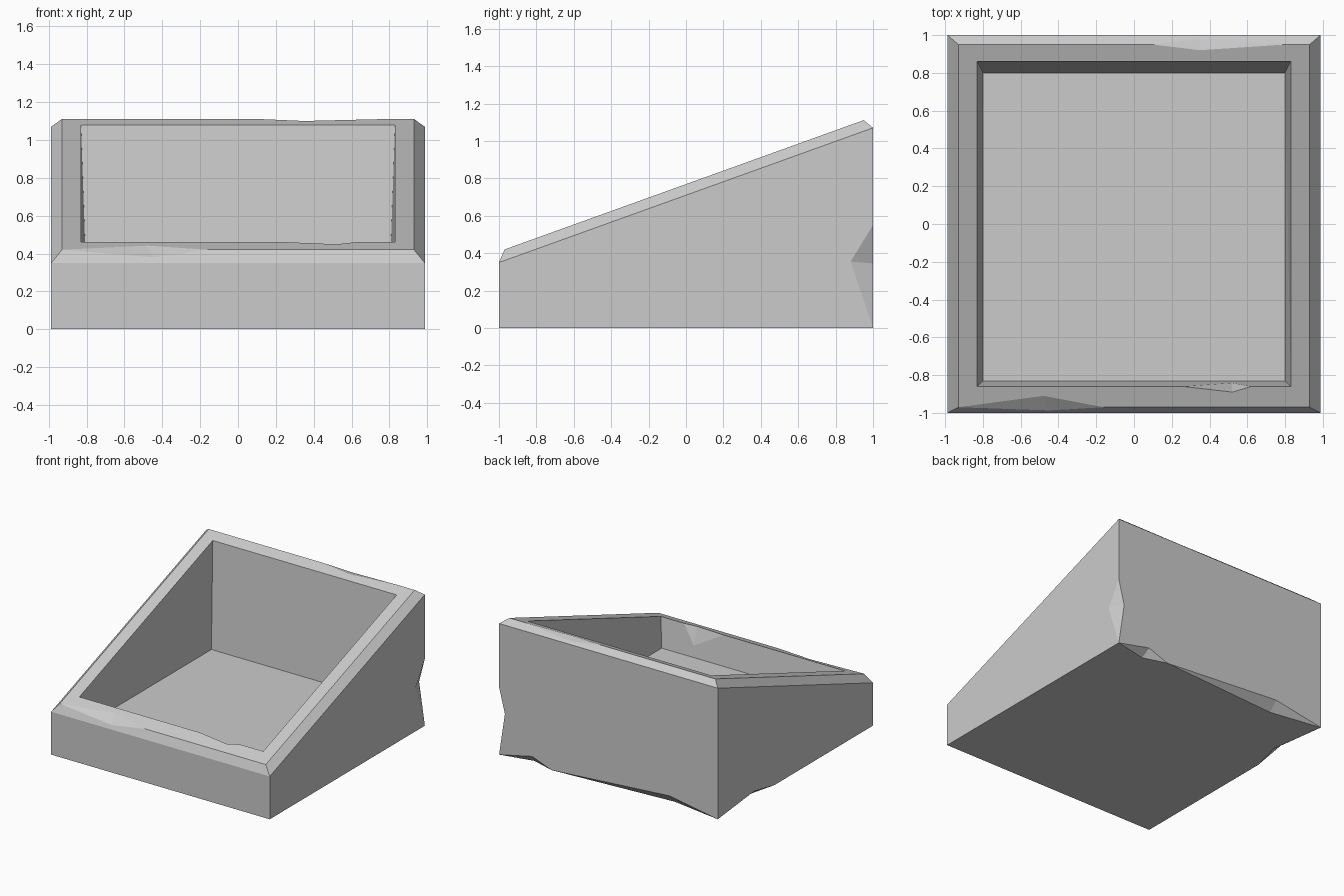
import bpy
import bmesh
from mathutils import Vector

cube = bpy.data.objects.get("Cube")
if cube:
    bpy.data.objects.remove(cube, do_unlink=True)

W = 0.987      # half width
SLOPE = 0.36   # rise of the top towards the back


def top_z(y):
    return 0.42 + SLOPE * (y + 0.97)


def hull(name, points):
    """Closed convex solid around the points, with flat faces merged."""
    bm = bmesh.new()
    for p in points:
        bm.verts.new(p)
    bmesh.ops.convex_hull(bm, input=bm.verts)
    bmesh.ops.dissolve_limit(bm, angle_limit=0.005, verts=bm.verts, edges=bm.edges)
    bmesh.ops.recalc_face_normals(bm, faces=bm.faces)
    mesh = bpy.data.meshes.new(name)
    bm.to_mesh(mesh)
    bm.free()
    obj = bpy.data.objects.new(name, mesh)
    bpy.context.collection.objects.link(obj)
    return obj


def carve(body, cutter):
    """Subtract the cutter from the body, then discard it."""
    cutter.hide_render = True
    mod = body.modifiers.new(cutter.name, "BOOLEAN")
    mod.operation = "DIFFERENCE"
    mod.solver = "EXACT"
    mod.object = cutter
    bpy.context.view_layer.objects.active = body
    bpy.ops.object.modifier_apply(modifier=mod.name)
    bpy.data.objects.remove(cutter, do_unlink=True)


def chip(body, start, end, a, b):
    """Break an edge from start to end, reaching a and b on its two faces."""
    start, end, a, b = map(Vector, (start, end, a, b))
    mid = (start + end) / 2
    outside = mid + (mid - (a + b) / 2).normalized() * 0.1
    carve(body, hull("chip_cutter", [start, end, a, b, outside]))


# Wedge-shaped block with a chamfered sloping top
outline = []
for side in (-1, 1):
    for y, z, y_top in ((-1, 0.35, -0.97), (1, 1.07, 0.95)):
        outline += [(side * W, y, 0), (side * W, y, z),
                    (side * 0.93, y_top, top_z(y_top))]
box = hull("sloped_box", outline)

# Tapered cavity
cavity = []
for side in (-1, 1):
    for y_floor, y_rim in ((-0.83, -0.86), (0.80, 0.86)):
        cavity += [(side * 0.80, y_floor, 0.22),
                   (side * 0.83, y_rim, top_z(y_rim)),
                   (side * 0.83, y_rim, top_z(y_rim) + 0.3)]
carve(box, hull("cavity_cutter", cavity))

# Chips on the front rim, inner rim and back rim
zf, zi, zb = top_z(-0.97), top_z(-0.86), top_z(0.95)
chip(box, (-0.93, -0.97, zf), (-0.16, -0.97, zf),
     (-0.48, -0.91, top_z(-0.91)), (-0.45, -0.987, 0.38))
chip(box, (0.26, -0.86, zi), (0.62, -0.86, zi),
     (0.52, -0.89, top_z(-0.89)), (0.52, -0.841, 0.31))
chip(box, (0.1, 0.95, zb), (0.8, 0.95, zb),
     (0.35, 0.92, top_z(0.92)), (0.35, 0.98, 1.0864))

# Chips on the back upright edge and the bottom edges
chip(box, (W, 1, 0), (W, 1, 0.55), (W, 0.88, 0.355), (0.935, 1, 0.345))
chip(box, (W, 1, 0), (0.515, 1, 0), (0.71, 0.94, 0), (0.69, 1, 0.065))
chip(box, (0.515, 1, 0), (-W, 1, 0), (-0.55, 0.93, 0), (-0.55, 1, 0.075))
chip(box, (-W, 1, 0), (-W, 0.27, 0), (-0.92, 0.53, 0), (-W, 0.53, 0.05))

# Stone colour
grey = bpy.data.materials.new("stone_grey")
grey.use_nodes = True
colour = (0.6, 0.6, 0.6, 1)
grey.diffuse_color = colour
grey.node_tree.nodes["Principled BSDF"].inputs["Base Color"].default_value = colour
box.data.materials.clear()
box.data.materials.append(grey)
for poly in box.data.polygons:
    poly.material_index = 0
    poly.use_smooth = False
